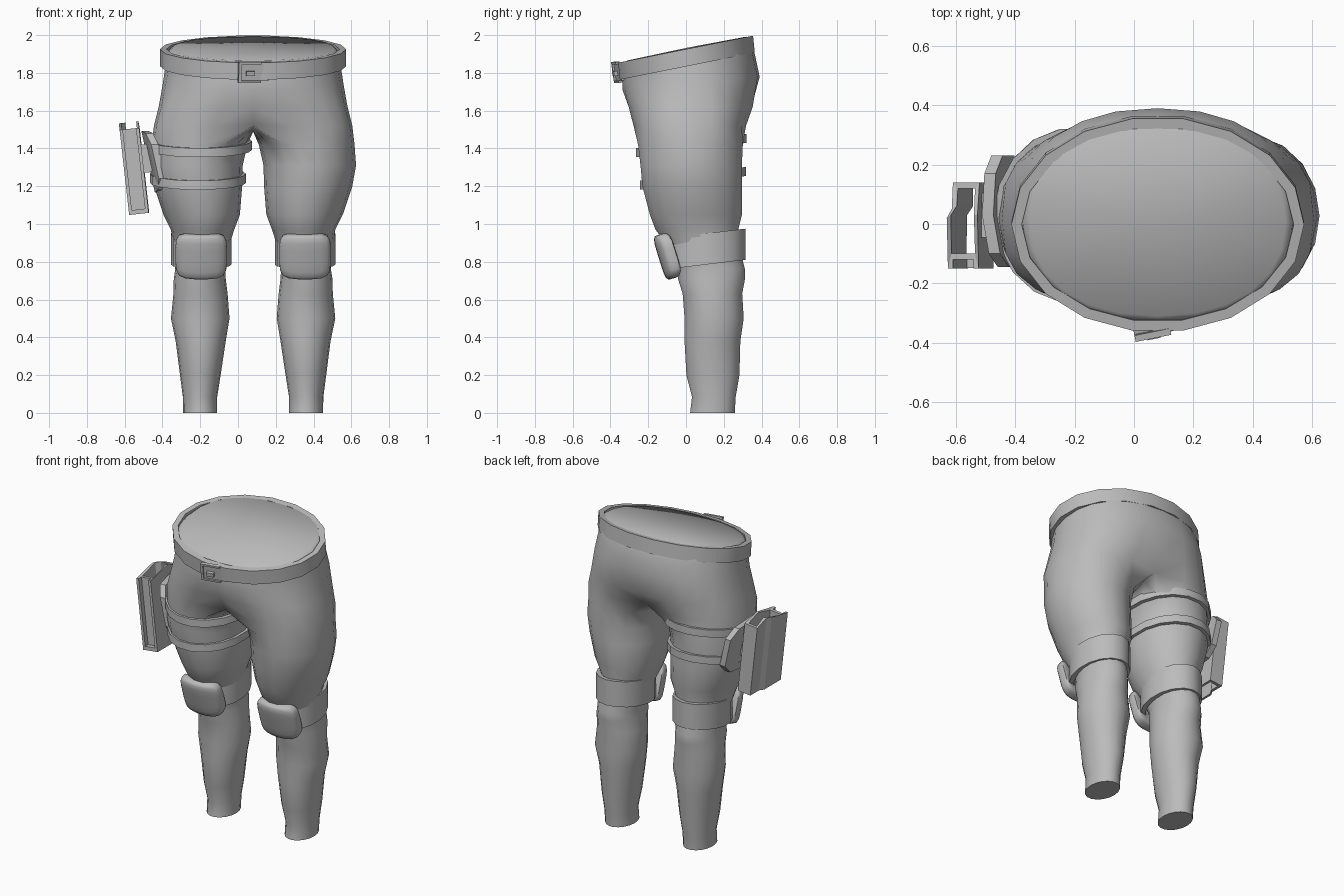
import bpy, bmesh, math
from mathutils import Matrix, Vector

cube = bpy.data.objects.get("Cube")
if cube:
    bpy.data.objects.remove(cube)

grey = bpy.data.materials.new("plain grey")
grey.use_nodes = True
grey.diffuse_color = (0.5, 0.5, 0.5, 1)
grey.node_tree.nodes["Principled BSDF"].inputs["Base Color"].default_value = (0.5, 0.5, 0.5, 1)

MID = 0.08      # x of the body's symmetry plane
LEG = 0.275     # knee offset from that plane
parts = []


def finish(name, bm, angle=35, matrix=None):
    """Turn a bmesh into a shaded object."""
    bmesh.ops.recalc_face_normals(bm, faces=bm.faces[:])
    if matrix:
        bm.transform(matrix)
    mesh = bpy.data.meshes.new(name)
    bm.to_mesh(mesh)
    bm.free()
    mesh.materials.append(grey)
    obj = bpy.data.objects.new(name, mesh)
    bpy.context.collection.objects.link(obj)
    parts.append((obj, angle))
    return obj


def bridge(bm, a, b, closed=True):
    n = len(a)
    for i in range(n if closed else n - 1):
        j = (i + 1) % n
        bm.faces.new((a[i], a[j], b[j], b[i]))


def loft(bm, rings, loop=False):
    """Join closed rings of points; cap the ends or loop round."""
    vs = [[bm.verts.new(p) for p in r] for r in rings]
    for a, b in zip(vs, vs[1:]):
        bridge(bm, a, b)
    if loop:
        bridge(bm, vs[-1], vs[0])
    else:
        bm.faces.new(vs[0])
        bm.faces.new(vs[-1])


def band(name, x0, x1, y0, y1, z, slope, height, thick, segs, lean=0.0):
    """Tilted strap of rectangular section around an oval."""
    cx, cy, rx, ry = (x0 + x1) / 2, (y0 + y1) / 2, (x1 - x0) / 2, (y1 - y0) / 2

    def ring(inset, h):
        pts = []
        for i in range(segs):
            t = math.tau * i / segs
            y = cy + (ry - inset) * math.sin(t)
            pts.append((cx + (rx - inset) * math.cos(t), y - lean * h, z + slope * y + h))
        return pts

    h = height / 2
    bm = bmesh.new()
    loft(bm, [ring(0, -h), ring(0, h), ring(thick, h), ring(thick, -h)], loop=True)
    return finish(name, bm)


def boxes(name, items, matrix):
    bm = bmesh.new()
    for centre, size in items:
        bmesh.ops.create_cube(bm, size=1, matrix=Matrix.Translation(centre) @ Matrix.Diagonal((*size, 1)))
    return finish(name, bm, matrix=matrix)


# Trousers: half a pelvis and one leg, mirrored
bm = bmesh.new()
# half width, front y, back y, height, slope, squareness, pull-in at the middle
pelvis = [(0.43, -0.31, 0.32, 1.928, 0.2, 0.9, 1), (0.455, -0.33, 0.34, 1.908, 0.2, 0.9, 1),
          (0.465, -0.335, 0.365, 1.83, 0.18, 0.92, 1), (0.478, -0.335, 0.39, 1.74, 0.1, 0.9, 1),
          (0.5, -0.315, 0.365, 1.62, 0, 0.8, 0.95), (0.525, -0.285, 0.325, 1.52, 0, 0.7, 0.86)]
prev = None
for rx, yf, yb, z, slope, sq, pull in pelvis:
    cy, ry, row = (yf + yb) / 2, (yb - yf) / 2, []
    for i in range(13):
        t = math.radians(-90 + 15 * i)
        x = rx * max(math.cos(t), 0) ** sq
        y = cy + ry * math.copysign(abs(math.sin(t)) ** sq, math.sin(t))
        y *= pull + (1 - pull) * min(1, x / 0.2)
        row.append(bm.verts.new((x, y, z + slope * y)))
    if prev:
        bridge(bm, prev, row, closed=False)
    else:
        # Slightly domed waist cap
        hub = bm.verts.new((0, cy, z + slope * cy + 0.004))
        for a, b in zip(row, row[1:]):
            bm.faces.new((a, b, hub))
    prev = row

# Crotch curve from back to front closes the top ring of the leg
back, front = prev[-1].co.copy(), prev[0].co.copy()
for i in range(1, 6):
    p = back.lerp(front, i / 6)
    p.z -= 0.03 * math.sin(math.pi * i / 6)
    prev.append(bm.verts.new(p))

# inner x, outer x, front y, back y, height
leg = [(0.03, 0.537, -0.258, 0.305, 1.42), (0.055, 0.545, -0.245, 0.3, 1.31),
       (0.058, 0.525, -0.235, 0.3, 1.2), (0.07, 0.475, -0.195, 0.3, 1.05),
       (0.1, 0.435, -0.165, 0.28, 0.97), (0.135, 0.42, -0.08, 0.29, 0.86),
       (0.148, 0.412, -0.045, 0.315, 0.76), (0.145, 0.42, -0.045, 0.315, 0.71),
       (0.135, 0.422, -0.02, 0.3, 0.63), (0.125, 0.435, -0.01, 0.308, 0.5),
       (0.145, 0.41, -0.01, 0.29, 0.38), (0.172, 0.387, 0, 0.285, 0.2),
       (0.19, 0.372, 0.03, 0.265, 0.085), (0.19, 0.37, 0.02, 0.26, 0)]
for xi, xo, yf, yb, z in leg:
    row = []
    for i in range(18):
        t = math.radians(-120 + 20 * i)
        row.append(bm.verts.new(((xi + xo) / 2 + (xo - xi) / 2 * math.cos(t),
                                 (yf + yb) / 2 + (yb - yf) / 2 * math.sin(t), z)))
    bridge(bm, prev, row)
    prev = row
bm.faces.new(prev)
body = finish("trousers", bm, 60)
body.location.x = MID
mirror = body.modifiers.new("mirror", "MIRROR")
mirror.merge_threshold = 0.002

# Belt and buckle
band("belt", MID - 0.493, MID + 0.493, -0.36, 0.365, 1.88, 0.2, 0.09, 0.035, 18, lean=0.1)
place = (Matrix.Translation((0.083, -0.362, 1.803)) @ Matrix.Rotation(0.2, 4, "Z")
         @ Matrix.Rotation(0.15, 4, "X"))
boxes("buckle", [((-0.075, 0, 0), (0.015, 0.022, 0.112)),
                 ((-0.02, 0, 0.05), (0.12, 0.022, 0.012)),
                 ((-0.02, 0, -0.05), (0.12, 0.022, 0.012)),
                 ((-0.02, -0.01, -0.005), (0.045, 0.022, 0.025)),
                 ((0, 0.006, 0), (0.165, 0.014, 0.09))], place)

# Thigh straps on the right leg
band("upper_thigh_strap", -0.472, 0.073, -0.268, 0.325, 1.412, 0.13, 0.048, 0.025, 18)
band("lower_thigh_strap", -0.467, 0.042, -0.248, 0.322, 1.237, 0.13, 0.048, 0.025, 18)

# Knee bands and rounded knee pads
for side, label in ((-1, "right"), (1, "left")):
    x = MID + side * LEG
    band(label + "_knee_band", x - 0.16, x + 0.16, -0.1, 0.315, 0.855, 0.12, 0.165, 0.03, 16)
    bm = bmesh.new()
    bmesh.ops.create_cube(bm, size=2)
    bmesh.ops.subdivide_edges(bm, edges=bm.edges[:], cuts=5, use_grid_fill=True)
    for v in bm.verts:
        p = v.co / sum(abs(c) ** 5 for c in v.co) ** 0.2
        v.co = Vector((p.x * 0.136, p.y * 0.04, p.z * 0.122))
        v.co.y += 1.6 * v.co.x ** 2
    finish(label + "_knee_pad", bm, 60,
           Matrix.Translation((x, -0.105, 0.828)) @ Matrix.Rotation(0.3, 4, "X"))

# Curved holster plate against the thigh
rings = []
for y, x, half in ((-0.145, -0.42, 0.09), (-0.1, -0.437, 0.15), (0.03, -0.457, 0.163),
                   (0.17, -0.452, 0.15), (0.23, -0.442, 0.09)):
    rings.append([(x + dx - 0.22 * dz, y, 1.33 + dz)
                  for dx, dz in ((-0.019, -half), (0.019, -half), (0.019, half), (-0.019, half))])
bm = bmesh.new()
loft(bm, rings)
finish("holster_plate", bm, 25)

# Open holster sleeve with a recessed front
outer = [(-0.052, -0.15), (-0.035, -0.15), (-0.035, -0.12), (0.035, -0.12), (0.035, -0.15),
         (0.052, -0.15), (0.052, 0.03), (0.055, 0.14), (-0.035, 0.14), (-0.035, 0.05), (-0.052, 0.02)]
inner = [(-0.04, -0.1), (-0.035, -0.1), (-0.03, -0.1), (0.03, -0.1), (0.035, -0.1),
         (0.04, -0.1), (0.04, 0.03), (0.04, 0.12), (-0.018, 0.12), (-0.018, 0.06), (-0.038, 0.03)]


def level(pts, top):
    return [(x, y, (0.26 if -0.05 < y < 0.1 else 0.225) if top else -0.228) for x, y in pts]


bm = bmesh.new()
loft(bm, [level(outer, False), level(outer, True), level(inner, True), level(inner, False)], loop=True)
tilt = Matrix.Translation((-0.55, 0, 1.28)) @ Matrix.Rotation(-0.112, 4, "Y")
finish("holster_sleeve", bm, 20, tilt)
boxes("holster_lip", [((0, -0.134, -0.216), (0.08, 0.03, 0.024))], tilt)
boxes("holster_mount", [((0.065, 0.03, 0.06), (0.06, 0.15, 0.15))], tilt)

# Shading
for obj, angle in parts:
    for other in bpy.context.selected_objects:
        other.select_set(False)
    obj.select_set(True)
    bpy.context.view_layer.objects.active = obj
    bpy.ops.object.shade_smooth_by_angle(angle=math.radians(angle))
